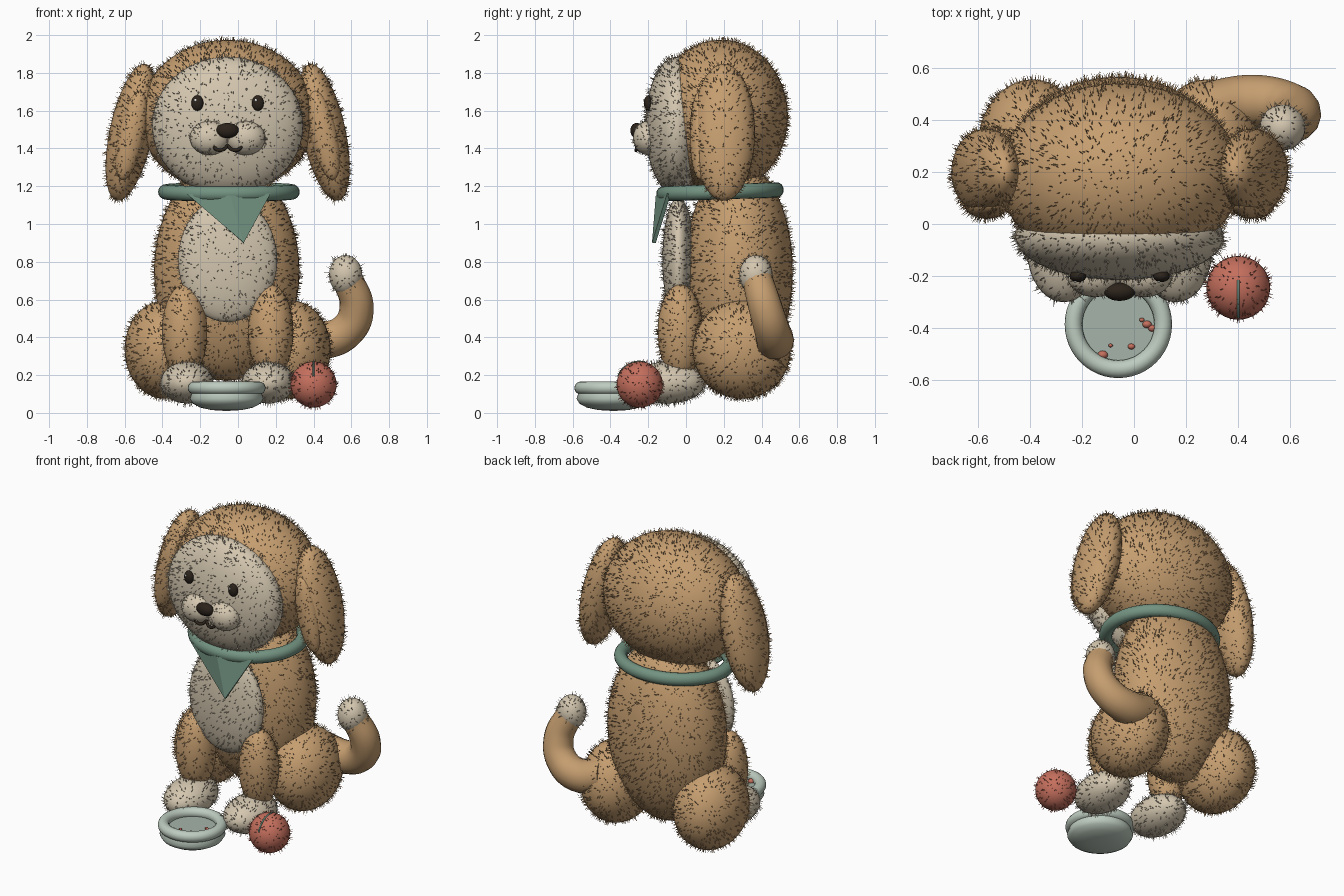
import bpy, bmesh, math, random
from mathutils import Vector, Matrix, Euler

random.seed(4)
cube = bpy.data.objects.get("Cube")
if cube:
    bpy.data.objects.remove(cube, do_unlink=True)

CX = -0.055   # the animal's own mirror line


def material(name, rgb):
    m = bpy.data.materials.new(name)
    m.use_nodes = True
    m.diffuse_color = (*rgb, 1)
    bsdf = next(n for n in m.node_tree.nodes if n.type == 'BSDF_PRINCIPLED')
    bsdf.inputs["Base Color"].default_value = (*rgb, 1)
    bsdf.inputs["Roughness"].default_value = 0.8
    return m


TAN = material("tan_plush", (0.56, 0.34, 0.16))
CREAM = material("cream_plush", (0.66, 0.57, 0.43))
GREEN = material("sage_cloth", (0.17, 0.29, 0.22))
BOWL = material("pale_enamel", (0.51, 0.60, 0.52))
INSIDE = material("bowl_inside", (0.38, 0.46, 0.40))
RED = material("coral_red", (0.56, 0.16, 0.11))
DARK = material("dark_brown", (0.025, 0.017, 0.011))
WHITE = material("eye_white", (0.9, 0.9, 0.87))


def add_mesh(name, bm, mat, smooth=True):
    me = bpy.data.meshes.new(name)
    bm.to_mesh(me)
    bm.free()
    me.materials.append(mat)
    for p in me.polygons:
        p.use_smooth = smooth
    ob = bpy.data.objects.new(name, me)
    bpy.context.collection.objects.link(ob)
    return ob


def fur(name, center, radii, rot, mat, density, length):
    """Short tapered strands standing on an ellipsoid."""
    a, b, c = radii
    area = 4 * math.pi * (((a * b) ** 1.6 + (a * c) ** 1.6 + (b * c) ** 1.6) / 3) ** 0.625
    bm = bmesh.new()
    for _ in range(int(area * density)):
        d = Vector([random.gauss(0, 1) for _ in range(3)]).normalized()
        root = rot @ Vector((d.x * a, d.y * b, d.z * c)) + center
        n = (rot @ Vector((d.x / a, d.y / b, d.z / c))).normalized()
        jitter = Vector([random.uniform(-0.4, 0.4) for _ in range(3)])
        tip = root + (n + jitter).normalized() * length * random.uniform(0.6, 1.2)
        u = n.orthogonal().normalized() * 0.0025
        v = n.cross(u)
        ring = [bm.verts.new(root + u * math.cos(t) + v * math.sin(t))
                for t in (0, math.tau / 3, 2 * math.tau / 3)]
        top = bm.verts.new(tip)
        for i in range(3):
            bm.faces.new((ring[i], ring[(i + 1) % 3], top))
    add_mesh(name + "_fur", bm, mat, False)


def ellipsoid(name, center, radii, mat, tilt=(0, 0, 0), hair=0, length=0.026, seg=40):
    center = Vector(center)
    rot = Euler([math.radians(t) for t in tilt]).to_matrix()
    bm = bmesh.new()
    bmesh.ops.create_uvsphere(bm, u_segments=seg, v_segments=seg // 2, radius=1)
    m = Matrix.Translation(center) @ rot.to_4x4() @ Matrix.Diagonal((*radii, 1))
    bmesh.ops.transform(bm, matrix=m, verts=bm.verts)
    if hair:
        fur(name, center, radii, rot, mat, hair, length)
    return add_mesh(name, bm, mat)


def pair(name, dx, y, z, radii, mat, tilt_y=0, **kw):
    for side, s in (("left", 1), ("right", -1)):
        ellipsoid(f"{side}_{name}", (CX + s * dx, y, z), radii, mat, (0, s * tilt_y, 0), **kw)


def lathe(name, profile, center, mat, closed=False, scale=(1, 1), tilt=0, seg=48):
    """Spin (radius, height) points about the vertical axis."""
    bm = bmesh.new()
    vs = [bm.verts.new((r, 0, z)) for r, z in profile]
    es = [bm.edges.new(p) for p in zip(vs, vs[1:] + vs[:1] if closed else vs[1:])]
    bmesh.ops.spin(bm, geom=vs + es, cent=(0, 0, 0), axis=(0, 0, 1),
                   angle=math.tau, steps=seg, use_duplicate=False)
    bmesh.ops.remove_doubles(bm, verts=bm.verts, dist=1e-5)
    bmesh.ops.recalc_face_normals(bm, faces=bm.faces)
    m = (Matrix.Translation(center) @ Matrix.Rotation(math.radians(tilt), 4, 'X')
         @ Matrix.Diagonal((*scale, 1, 1)))
    bmesh.ops.transform(bm, matrix=m, verts=bm.verts)
    return add_mesh(name, bm, mat)


def circle(major, minor, n=16):
    return [(major + minor * math.cos(math.tau * i / n), minor * math.sin(math.tau * i / n))
            for i in range(n)]


def tube(name, points, radius, mat):
    """Round tube through points; a fourth value scales the radius."""
    cu = bpy.data.curves.new(name, 'CURVE')
    cu.dimensions = '3D'
    cu.bevel_depth = radius
    cu.bevel_resolution = 5
    cu.use_fill_caps = True
    cu.resolution_u = 8
    sp = cu.splines.new('BEZIER')
    sp.bezier_points.add(len(points) - 1)
    for bp, p in zip(sp.bezier_points, points):
        bp.co = p[:3]
        bp.radius = p[3] if len(p) > 3 else 1
        bp.handle_left_type = bp.handle_right_type = 'AUTO'
    cu.materials.append(mat)
    ob = bpy.data.objects.new(name, cu)
    bpy.context.collection.objects.link(ob)


D = 1300   # strands per square unit

# Body and limbs
ellipsoid("body", (CX - 0.005, 0.28, 0.75), (0.385, 0.285, 0.58), TAN, hair=D, seg=48)
ellipsoid("belly_patch", (CX, -0.04, 0.81), (0.262, 0.085, 0.33), CREAM, hair=D)
pair("thigh", 0.335, 0.295, 0.335, (0.21, 0.26, 0.26), TAN, hair=D)
pair("front_leg", 0.228, -0.03, 0.43, (0.12, 0.12, 0.25), TAN, hair=D)
pair("paw", 0.215, -0.10, 0.16, (0.14, 0.20, 0.11), CREAM, hair=D)

# Head
ellipsoid("head", (CX, 0.185, 1.57), (0.465, 0.355, 0.405), TAN, hair=D, seg=48)
ellipsoid("face", (CX, -0.05, 1.52), (0.40, 0.165, 0.365), CREAM, hair=D, seg=48)
pair("ear", 0.51, 0.20, 1.485, (0.115, 0.165, 0.37), TAN, -12, hair=D)
pair("inner_ear", 0.51, 0.075, 1.47, (0.07, 0.055, 0.24), TAN, -12, hair=D)
pair("muzzle", 0.095, -0.20, 1.455, (0.105, 0.08, 0.09), CREAM, hair=D, length=0.016)
ellipsoid("nose", (CX, -0.26, 1.495), (0.06, 0.035, 0.04), DARK, seg=24)
pair("eye", 0.16, -0.20, 1.64, (0.032, 0.023, 0.041), DARK, seg=20)
for side, s in (("left", 1), ("right", -1)):
    ellipsoid(side + "_eye_glint", (CX + s * 0.16 - 0.01, -0.221, 1.655),
              (0.007, 0.004, 0.008), WHITE, seg=10)
    tube(side + "_mouth", [(CX, -0.245, 1.415), (CX + s * 0.025, -0.262, 1.393),
                           (CX + s * 0.055, -0.263, 1.393), (CX + s * 0.08, -0.258, 1.418)],
         0.009, DARK)

# Tail
tube("tail", [(0.28, 0.44, 0.42, 1.1), (0.45, 0.47, 0.385, 1.08), (0.58, 0.455, 0.44),
              (0.628, 0.42, 0.56, 0.95), (0.575, 0.375, 0.72, 0.85)], 0.095, TAN)
ellipsoid("tail_tip", (0.57, 0.37, 0.73), (0.088, 0.088, 0.105), CREAM, hair=D, seg=28)

# Collar and folded bandana
lathe("collar", circle(0.335, 0.04), (CX + 0.007, 0.18, 1.17), GREEN, True, (1, 0.9), 2)
bm = bmesh.new()
left, mid, right, tip = [bm.verts.new(p) for p in (
    (0.17, -0.09, 1.16), (-0.04, -0.15, 1.15), (-0.27, -0.09, 1.16), (0.03, -0.17, 0.9))]
bm.faces.new((mid, right, tip))
bm.faces.new((left, mid, tip))
bandana = add_mesh("bandana", bm, GREEN, False)
solid = bandana.modifiers.new("thickness", 'SOLIDIFY')
solid.thickness = 0.02
solid.offset = 0

# Ball with a seam
BALL = Vector((0.4, -0.245, 0.15))
ellipsoid("ball", BALL, (0.122, 0.122, 0.122), RED, hair=D, length=0.02)
tube("ball_seam", [BALL + Vector((0, -math.sin(t), math.cos(t))) * 0.122
                   for t in (-0.25, 0.1, 0.5, 0.9, 1.2)], 0.005, GREEN)

# Food bowl
AT = (CX - 0.005, -0.385, 0)
lathe("bowl_base", [(0, 0.01), (0.08, 0.015), (0.14, 0.028), (0.18, 0.05),
                    (0.195, 0.075), (0.185, 0.105)], AT, BOWL)
lathe("bowl_rim", circle(0.172, 0.034), (*AT[:2], 0.132), BOWL, True)
lathe("bowl_floor", [(0, 0.12), (0.165, 0.12)], AT, INSIDE)
for i, (x, y, r) in enumerate(((0.05, -0.385, 0.018), (0.07, -0.4, 0.016), (0.03, -0.368, 0.01),
                               (-0.01, -0.47, 0.014), (-0.09, -0.466, 0.009),
                               (-0.12, -0.502, 0.02))):
    ellipsoid(f"kibble_{i + 1}", (x, y, 0.125), (r, r * 0.8, r * 0.8), RED, seg=12)
